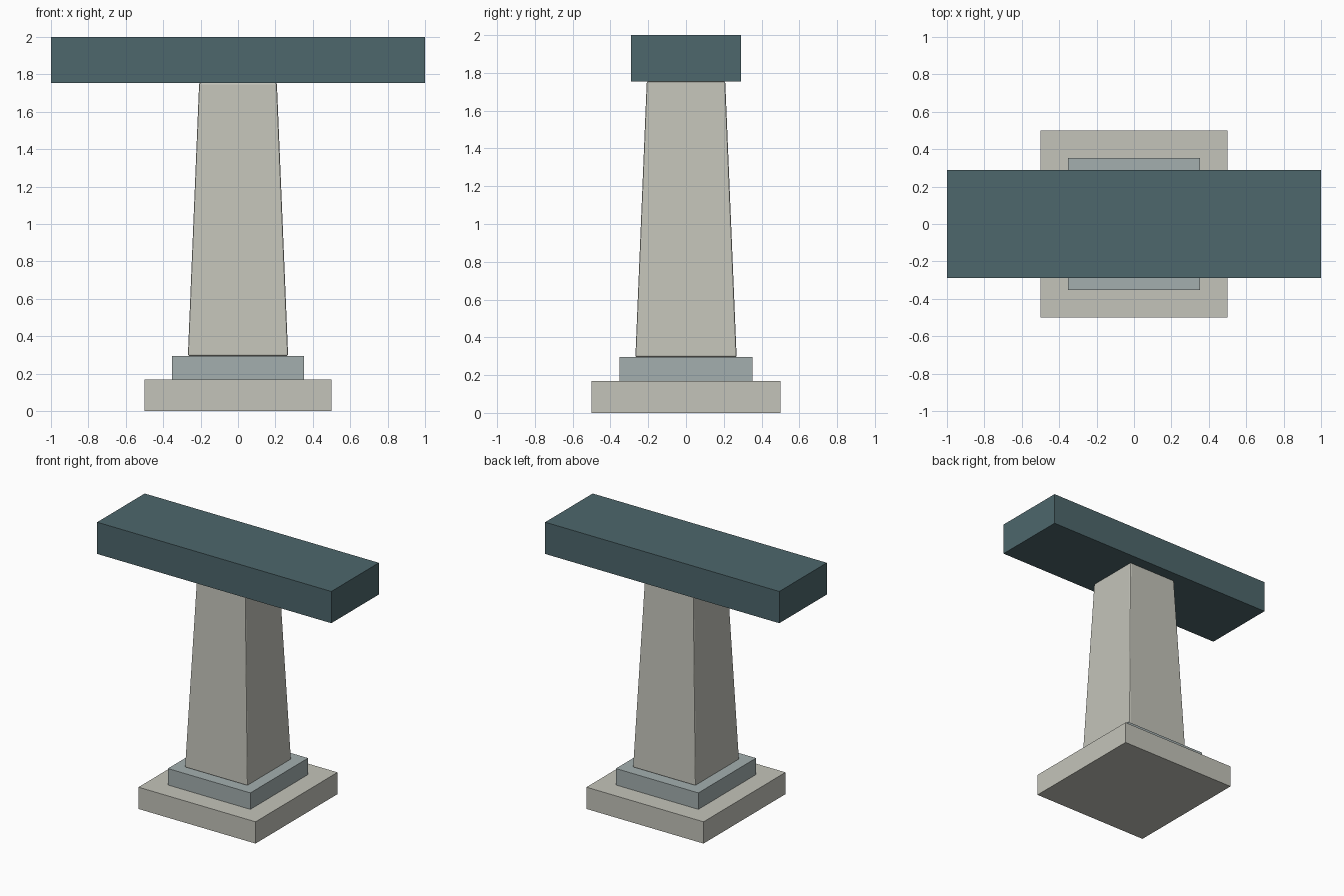
import bpy, bmesh

if "Cube" in bpy.data.objects:
    bpy.data.objects.remove(bpy.data.objects["Cube"])


def material(name, rgb):
    m = bpy.data.materials.new(name)
    m.diffuse_color = (*rgb, 1)
    m.use_nodes = True
    m.node_tree.nodes["Principled BSDF"].inputs["Base Color"].default_value = m.diffuse_color
    return m


STONE = material("pale_stone", (0.55, 0.55, 0.49))
TRIM = material("blue_grey_stone", (0.37, 0.43, 0.43))
DARK = material("dark_teal", (0.075, 0.135, 0.15))


def block(name, half_x, half_y, z0, z1, mat, taper=1.0, bevel=0.0):
    """Box from z0 to z1 whose top face is scaled by taper."""
    bm = bmesh.new()
    bmesh.ops.create_cube(bm, size=2)
    for v in bm.verts:
        s = taper if v.co.z > 0 else 1.0
        v.co = (v.co.x * half_x * s, v.co.y * half_y * s, z1 if v.co.z > 0 else z0)
    mesh = bpy.data.meshes.new(name)
    bm.to_mesh(mesh)
    bm.free()
    mesh.materials.append(mat)
    obj = bpy.data.objects.new(name, mesh)
    bpy.context.collection.objects.link(obj)
    if bevel:
        mod = obj.modifiers.new("edge_bevel", 'BEVEL')
        mod.width = bevel
        mod.segments = 2
    return obj


# Stepped foot
block("base_slab", 0.5, 0.5, 0.0, 0.168, STONE)
block("plinth", 0.352, 0.352, 0.168, 0.295, TRIM)

# Tapered column with softened edges
block("column", 0.268, 0.268, 0.295, 1.755, STONE, taper=0.775, bevel=0.008)

# Crossbeam on top
block("crossbeam", 1.0, 0.29, 1.755, 2.0, DARK)
